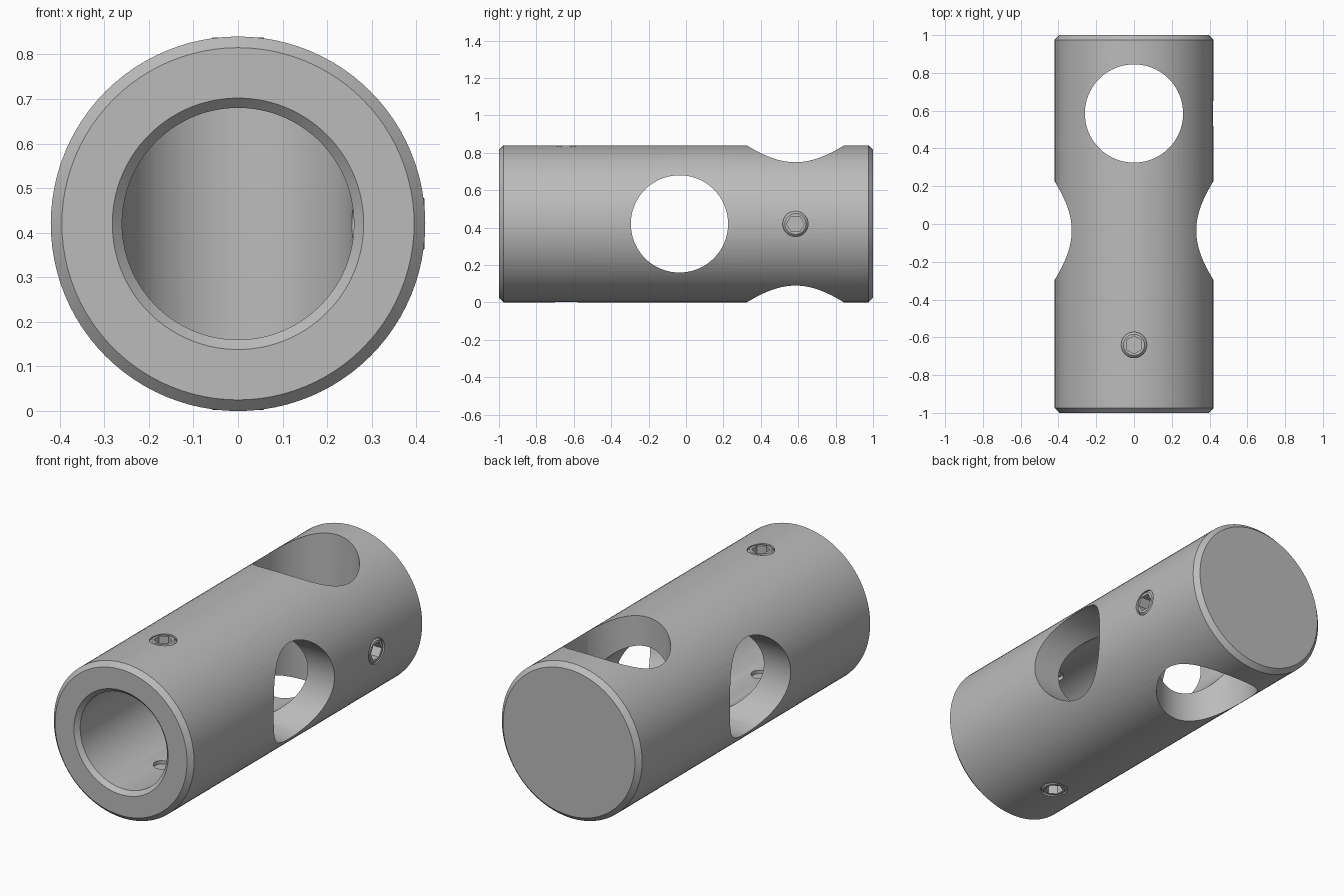
import bpy, bmesh, math
from mathutils import Vector

if "Cube" in bpy.data.objects:
    bpy.data.objects.remove(bpy.data.objects["Cube"], do_unlink=True)

R, HOLE, LENGTH = 0.42, 0.26, 2.0
CENTRE = Vector((0, 0, R))
X, Y, Z = Vector((1, 0, 0)), Vector((0, 1, 0)), Vector((0, 0, 1))
SEGS = 96

steel = bpy.data.materials.new("brushed steel grey")
steel.use_nodes = True
GREY = (0.5, 0.5, 0.5, 1)
steel.diffuse_color = GREY
steel.node_tree.nodes["Principled BSDF"].inputs["Base Color"].default_value = GREY


def lathe(name, profile, origin, axis, start, segs=SEGS, turn=0.0):
    """Capped solid of revolution from (radius, height) pairs along an axis."""
    side = axis.cross(start)
    bm = bmesh.new()
    rings = []
    for r, h in profile:
        ring = []
        for i in range(segs):
            a = 2 * math.pi * (i + turn) / segs
            ring.append(bm.verts.new(origin + axis * h
                                     + (start * math.cos(a) + side * math.sin(a)) * r))
        rings.append(ring)
    for low, high in zip(rings, rings[1:]):
        for i in range(segs):
            j = (i + 1) % segs
            bm.faces.new((low[i], low[j], high[j], high[i]))
    bm.faces.new(rings[0][::-1])
    bm.faces.new(rings[-1])
    bmesh.ops.recalc_face_normals(bm, faces=bm.faces)
    mesh = bpy.data.meshes.new(name)
    bm.to_mesh(mesh)
    bm.free()
    mesh.materials.append(steel)
    obj = bpy.data.objects.new(name, mesh)
    bpy.context.collection.objects.link(obj)
    return obj


def cut(obj, cutters):
    """Subtract the cutters, bake the result and discard the helpers."""
    for c in cutters:
        c.hide_render = True
        mod = obj.modifiers.new("cut", "BOOLEAN")
        mod.operation, mod.solver, mod.object = "DIFFERENCE", "EXACT", c
    bpy.context.view_layer.update()
    baked = bpy.data.meshes.new_from_object(
        obj.evaluated_get(bpy.context.evaluated_depsgraph_get()))
    obj.modifiers.clear()
    obj.data = baked
    for c in cutters:
        bpy.data.objects.remove(c, do_unlink=True)


def smooth(obj):
    bpy.ops.object.select_all(action="DESELECT")
    obj.select_set(True)
    bpy.context.view_layer.objects.active = obj
    bpy.ops.object.shade_smooth_by_angle(angle=math.radians(25))


# Chamfered round bar
half, ch = LENGTH / 2, 0.025
body = lathe("connector_body", [(R - ch, -half), (R, -half + ch), (R, half - ch),
                                (R - ch, half)], CENTRE, Y, X)

# Front bore with chamfered mouth, and the two cross holes
cross_y, upright_y = -0.035, 0.585
bore = lathe("bore_cutter", [(HOLE + 0.042, -half - 0.02), (HOLE, -half + 0.022),
                             (HOLE, upright_y - 0.003)], CENTRE, Y, X, turn=0.5)
cross = lathe("cross_cutter", [(HOLE, -0.6), (HOLE, 0.6)],
              CENTRE + Y * cross_y, X, Y, turn=0.25)
upright = lathe("upright_cutter", [(HOLE, -0.6), (HOLE, 0.6)],
                CENTRE + Y * upright_y, Z, Y, turn=0.25)

# Set screws: name, outward direction, position along the bar
screws = [("top_set_screw", Z, -0.64), ("bottom_set_screw", -Z, -0.64),
          ("side_set_screw", X, upright_y)]
seats = [lathe("seat_cutter", [(0.048, 0.2), (0.048, 0.29), (0.068, 0.3), (0.068, 0.5)],
               CENTRE + Y * y, d, Y, 48) for _, d, y in screws]
cut(body, [bore, cross, upright] + seats)
smooth(body)

for name, d, y in screws:
    at = CENTRE + Y * y
    screw = lathe(name, [(0.047, 0.275), (0.068, 0.302), (0.068, 0.406), (0.056, 0.418)],
                  at, d, Y, 48)
    cut(screw, [lathe("socket_cutter", [(0.047, 0.33), (0.047, 0.5)], at, d, Y, 6)])
    smooth(screw)
